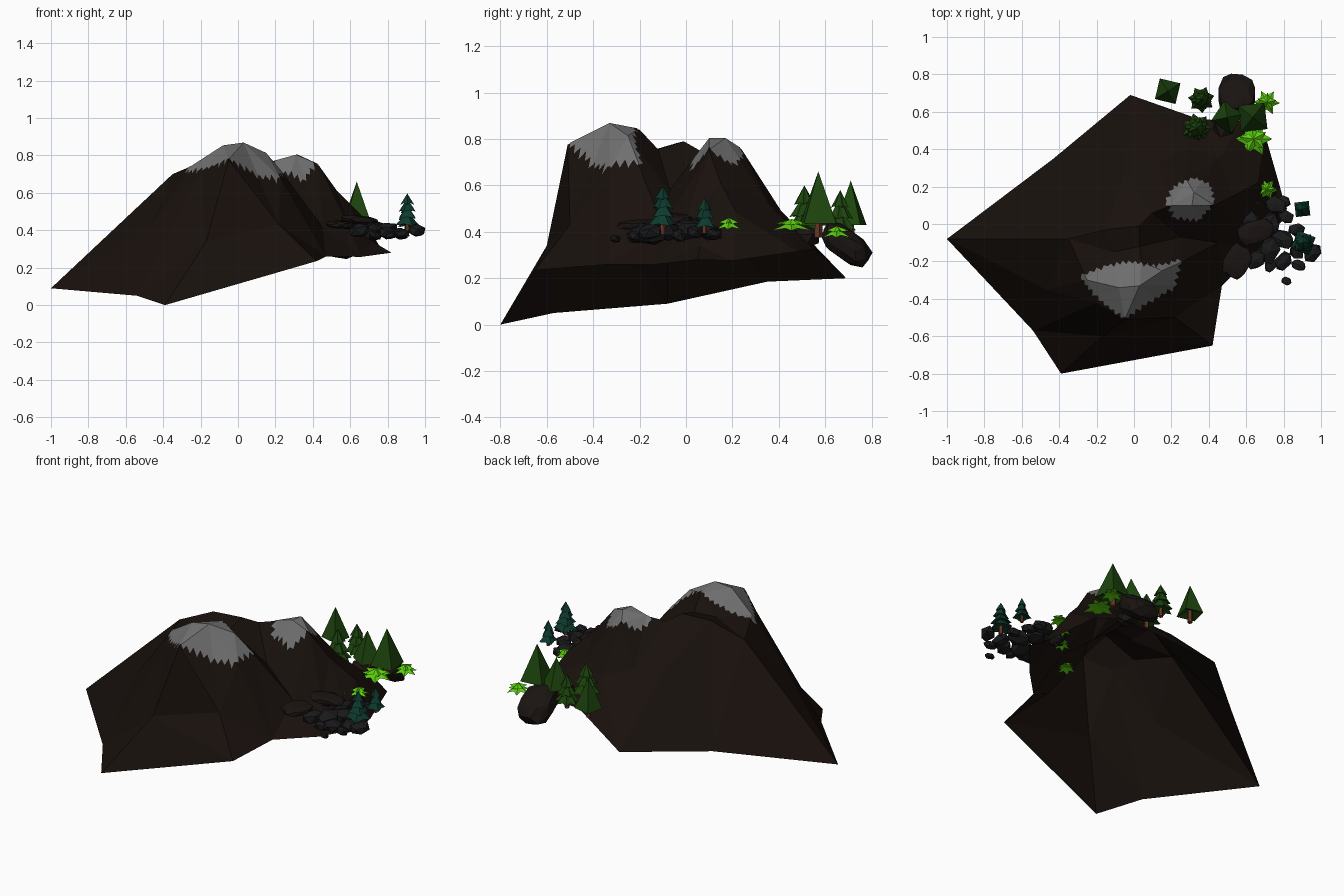
import bpy, bmesh, math, random
from mathutils import Vector, Matrix, Euler
from mathutils.bvhtree import BVHTree
from mathutils.geometry import delaunay_2d_cdt

if "Cube" in bpy.data.objects:
    bpy.data.objects.remove(bpy.data.objects["Cube"])

random.seed(4)


def material(name, r, g, b):
    m = bpy.data.materials.new(name)
    m.diffuse_color = (r, g, b, 1)
    m.use_nodes = True
    m.node_tree.nodes["Principled BSDF"].inputs["Base Color"].default_value = m.diffuse_color
    return m


EARTH = material("earth", .009, .0052, .0038)
SNOW = material("snow", .16, .16, .16)
ROCK = material("dark_stone", .010, .010, .011)
BROWN_ROCK = material("brown_stone", .010, .007, .006)
GREEN = material("pine_green", .012, .058, .004)
TEAL = material("pine_teal", .004, .042, .026)
LIME = material("bush_lime", .11, .62, .005)
BARK = material("bark", .13, .035, .018)


def add_object(name, bm, *mats):
    me = bpy.data.meshes.new(name)
    bm.to_mesh(me)
    bm.free()
    for m in mats:
        me.materials.append(m)
    ob = bpy.data.objects.new(name, me)
    bpy.context.collection.objects.link(ob)
    return ob


# Mountain: open shell, rim points then ridge and slope points
rim = [(-1, -.08, .09), (-.54, -.57, .05), (-.39, -.8, 0), (.42, -.65, .235),
       (.47, -.33, .26), (.66, -.14, .258), (.82, .05, .28), (.78, .2, .275),
       (.7, .48, .315), (.58, .55, .325), (.35, .56, .325), (-.02, .69, .2),
       (-.43, .35, .185)]
inner = [(-.17, -.6, .34), (.22, -.5, .43), (-.47, -.35, .42), (-.25, -.3, .74),
         (-.2, -.42, .70), (-.08, -.34, .85), (.03, -.33, .865), (-.05, -.51, .775),
         (.23, -.33, .67), (.15, -.25, .81), (.04, -.2, .84), (.26, -.2, .68),
         (-.35, -.08, .70), (-.15, -.03, .785), (.03, -.01, .79), (.03, -.12, .755),
         (-.11, -.15, .75), (.25, -.07, .58), (.45, -.1, .42), (.1, .06, .75),
         (.2, .1, .77), (.31, .1, .8), (.32, .17, .8), (.43, .1, .75),
         (.28, .24, .755), (.53, .15, .61), (.66, .22, .48), (.45, .35, .53),
         (.3, .41, .49), (.6, -.02, .4), (-.05, .27, .58), (.13, .33, .54),
         (.72, .06, .34)]
pts = [Vector(p) for p in rim + inner]
n = len(rim)
loop = [(i, (i + 1) % n) for i in range(n)]
res = delaunay_2d_cdt([p.xy for p in pts], loop, [], 1, 1e-5)
ground = [pts[o[0]] for o in res[3]]
tree = BVHTree.FromPolygons(ground, res[2])
bm = bmesh.new()
for p in ground:
    bm.verts.new(p)
bm.verts.ensure_lookup_table()
for f in res[2]:
    bm.faces.new([bm.verts[i] for i in f])
add_object("mountain", bm, EARTH)


# Snow caps: jagged outlines draped just above the mountain facets
def jagged(outline, step=.036, depth=.012):
    ring = []
    for i, a in enumerate(outline):
        a, b = Vector(a), Vector(outline[(i + 1) % len(outline)])
        k = max(1, round((b - a).length / step)) * 2
        out = Vector((b.y - a.y, a.x - b.x)).normalized()
        for j in range(k):
            d = depth * random.uniform(.4, 1.2) * (1 if j % 2 else -1)
            ring.append(a.lerp(b, j / k) + out * d)
    return ring


def inside(p, ring):
    hit = False
    for i, a in enumerate(ring):
        b = ring[i - 1]
        if (a.y > p.y) != (b.y > p.y) and p.x < (b.x - a.x) * (p.y - a.y) / (b.y - a.y) + a.x:
            hit = not hit
    return hit


def snow_cap(name, outline):
    ring = jagged(outline)
    s, k = len(ground), len(ring)
    edges = list(res[1]) + [(s + i, s + (i + 1) % k) for i in range(k)]
    cut = delaunay_2d_cdt([p.xy for p in ground] + ring, edges, [], 1, 1e-5)
    bm = bmesh.new()
    for v in cut[0]:
        hit = tree.ray_cast(Vector((v.x, v.y, 2)), Vector((0, 0, -1)))[0]
        bm.verts.new((v.x, v.y, (hit.z if hit else 0) + .004))
    bm.verts.ensure_lookup_table()
    for f in cut[2]:
        if inside(sum((cut[0][i] for i in f), Vector((0, 0))) / len(f), ring):
            bm.faces.new([bm.verts[i] for i in f])
    bmesh.ops.delete(bm, geom=[v for v in bm.verts if not v.link_faces], context='VERTS')
    add_object(name, bm, SNOW)


snow_cap("main_snow_cap", [(-.29, -.28), (-.23, -.36), (-.17, -.42), (-.05, -.507),
                           (.08, -.42), (.22, -.34), (.25, -.19), (.12, -.225),
                           (-.01, -.20), (-.14, -.22)])
snow_cap("small_snow_cap", [(.17, .12), (.22, .03), (.35, .02), (.43, .12),
                            (.41, .21), (.32, .25), (.2, .19)])


# Closed cone over a ring of alternating radii
def cone(bm, x, y, z0, z1, radii, rot=0, sag=0):
    k = len(radii)
    ring = []
    for i, r in enumerate(radii):
        a = rot + math.tau * i / k
        ring.append(bm.verts.new((x + r * math.cos(a), y + r * math.sin(a),
                                  z0 - (sag if i % 2 == 0 else 0))))
    top, low = bm.verts.new((x, y, z1)), bm.verts.new((x, y, z0 + .15 * (z1 - z0)))
    for i in range(k):
        a, b = ring[i], ring[(i + 1) % k]
        bm.faces.new((a, b, top))
        bm.faces.new((b, a, low))


def pine(name, x, y, z0, z1, r, tiers, mat, rot):
    bm = bmesh.new()
    h = z1 - z0
    bmesh.ops.create_cone(bm, cap_ends=True, segments=5, radius1=r * .2, radius2=r * .17,
                          depth=h * .35, matrix=Matrix.Translation((x, y, z0 + h * .12)))
    for f in bm.faces:
        f.material_index = 1
    base = z0 + h * .17
    if tiers == 1:
        cone(bm, x, y, base, z1, [r] * 4, rot)
    else:
        for t in range(tiers):
            zb = base + (z1 - base) * t / (tiers + .4)
            zt = z1 if t == tiers - 1 else zb + (z1 - base) * 1.7 / (tiers + .4)
            s = r * (1 - .65 * t / tiers)
            cone(bm, x, y, zb, zt, [s, s * .7] * (4 if mat is TEAL else 7),
                 rot + t * .4, sag=.008)
    add_object(name, bm, mat, BARK)


# Pine groves: green at the back, teal at the right
for i, t in enumerate([(.18, .71, .39, .62, .08, 1, GREEN, .55),
                       (.50, .57, .39, .61, .09, 1, GREEN, .2),
                       (.635, .57, .39, .66, .10, 1, GREEN, .9),
                       (.36, .665, .38, .58, .072, 3, GREEN, .3),
                       (.335, .51, .38, .60, .083, 3, GREEN, 0),
                       (.905, -.10, .40, .597, .072, 4, TEAL, .4),
                       (.90, .08, .40, .55, .055, 3, TEAL, .9)]):
    pine(f"pine_{i + 1}", *t)

# Low spiky bushes; the last two sit under the shell, seen from below
for i, (x, y, z, r) in enumerate([(.64, .455, .42, .10), (.71, .65, .39, .07),
                                  (.71, .185, .425, .06), (.63, .12, .42, .05),
                                  (.56, .03, .39, .05), (.36, -.17, .40, .055)]):
    bm = bmesh.new()
    cone(bm, x, y, z - .005, z + .025, [r, r * .55] * 6, i, sag=.01)
    cone(bm, x, y, z + .01, z + .035, [r * .75, r * .4] * 5, i + .5, sag=-.005)
    add_object(f"bush_{i + 1}", bm, LIME)


# Faceted rocks from jittered icospheres
def rock(name, loc, size, rot, mat):
    bm = bmesh.new()
    bmesh.ops.create_icosphere(bm, subdivisions=1 if max(size) < .08 else 2, radius=1)
    for v in bm.verts:
        v.co *= random.uniform(.9, 1.1)
        v.co = Vector([max(-.85, min(.85, c)) * 1.15 for c in v.co])
    bmesh.ops.transform(bm, verts=bm.verts, matrix=Matrix.LocRotScale(
        Vector(loc), Euler(rot), Vector(size)))
    add_object(name, bm, mat)


rock("boulder", (.55, .69, .345), (.10, .12, .063), (-.62, 0, 0), BROWN_ROCK)
rock("grove_boulder", (.48, .52, .38), (.06, .06, .05), (.2, .3, .5), BROWN_ROCK)
rock("slab_1", (.55, -.20, .43), (.07, .09, .02), (0, .1, -.5), BROWN_ROCK)
rock("slab_2", (.65, -.04, .455), (.10, .06, .022), (0, .08, .3), BROWN_ROCK)
for i, (x, y, z, r) in enumerate([(.62, .02, .42, .07), (.72, -.01, .41, .075),
                                  (.76, .10, .40, .06), (.81, .04, .40, .045),
                                  (.72, -.14, .39, .075), (.80, -.20, .385, .055),
                                  (.88, -.22, .38, .04), (.815, -.305, .37, .028),
                                  (.955, -.155, .40, .055), (.87, -.14, .38, .05),
                                  (.79, -.08, .40, .065), (.80, .12, .39, .04),
                                  (.65, -.19, .40, .06), (.87, -.03, .385, .045),
                                  (.73, -.22, .375, .04)]):
    rock(f"rock_{i + 1}", (x, y, z), (r, r * .75, r * .65),
         (random.uniform(-.3, .3), random.uniform(-.3, .3), random.uniform(0, 3)), ROCK)
